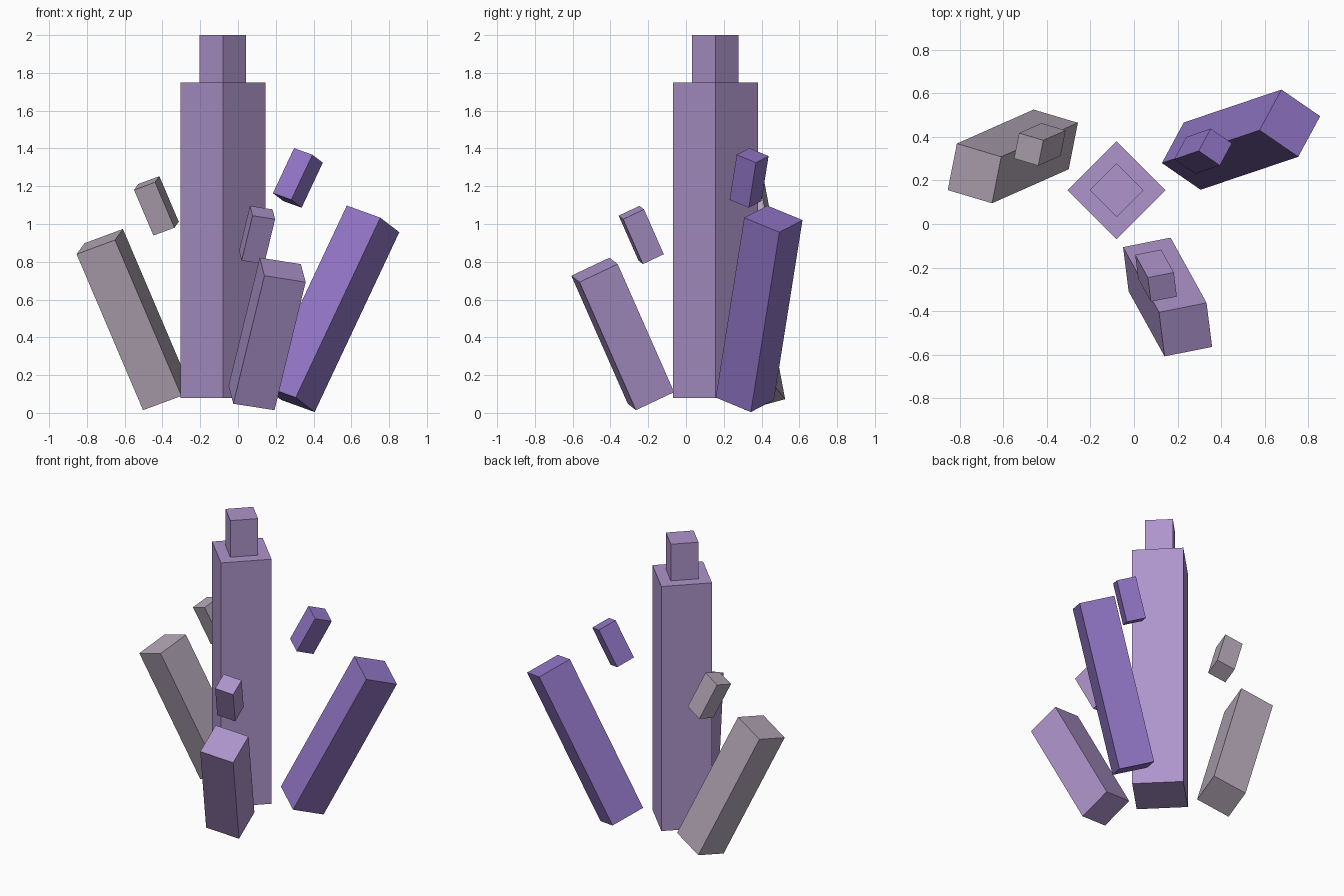
import bpy
from mathutils import Matrix, Vector

if "Cube" in bpy.data.objects:
    bpy.data.objects.remove(bpy.data.objects["Cube"])


def material(name, rgb):
    """Flat colour from 0-255 sRGB values, stored as linear."""
    m = bpy.data.materials.new(name)
    lin = [((c / 255 + 0.055) / 1.055) ** 2.4 for c in rgb]
    m.diffuse_color = (*lin, 1)
    m.use_nodes = True
    m.node_tree.nodes["Principled BSDF"].inputs["Base Color"].default_value = m.diffuse_color
    return m


LILAC = material("lilac", (174, 148, 204))
VIOLET = material("violet", (146, 118, 198))
GREY = material("mauve grey", (181, 169, 185))


def prism(name, centre, width, length, axis, side, mat):
    """Square prism whose long direction is axis, one face turned to side."""
    z = Vector(axis).normalized()
    x = Vector(side)
    x = (x - z * x.dot(z)).normalized()
    rot = Matrix((x, z.cross(x), z)).transposed().to_4x4()
    bpy.ops.mesh.primitive_cube_add(size=1)
    ob = bpy.context.object
    ob.name = name
    ob.data.transform(Matrix.Translation(centre) @ rot
                      @ Matrix.Diagonal((width, width, length, 1)))
    ob.data.materials.append(mat)


def crystal(name, body, cap, length, axis, side, mat):
    """Leaning shaft with a small loose tip hovering above it."""
    prism(name + "_shaft", body, 0.225, length, axis, side, mat)
    prism(name + "_tip", cap, 0.123, 0.266, axis, side, mat)


# Tall upright crystal, turned corner-on
UP, DIAGONAL = (0, 0, 1), (1, 1, 0)
prism("main_shaft", (-0.08, 0.155, 0.915), 0.318, 1.67, UP, DIAGONAL, LILAC)
prism("main_tip", (-0.08, 0.155, 1.875), 0.174, 0.25, UP, DIAGONAL, LILAC)

# Three leaning crystals around it
crystal("right_crystal", (0.491, 0.387, 0.551), (0.317, 0.334, 1.244), 1.063,
        (0.448, 0.151, 0.952), (0.101, 0.188, -0.079), VIOLET)
crystal("left_crystal", (-0.556, 0.31, 0.494), (-0.432, 0.365, 1.096), 0.911,
        (-0.352, -0.156, 0.826), (-0.204, 0.059, -0.069), GREY)
crystal("front_crystal", (0.154, -0.335, 0.418), (0.101, -0.237, 0.942), 0.759,
        (0.165, -0.299, 0.678), (0.219, 0.042, -0.031), LILAC)
